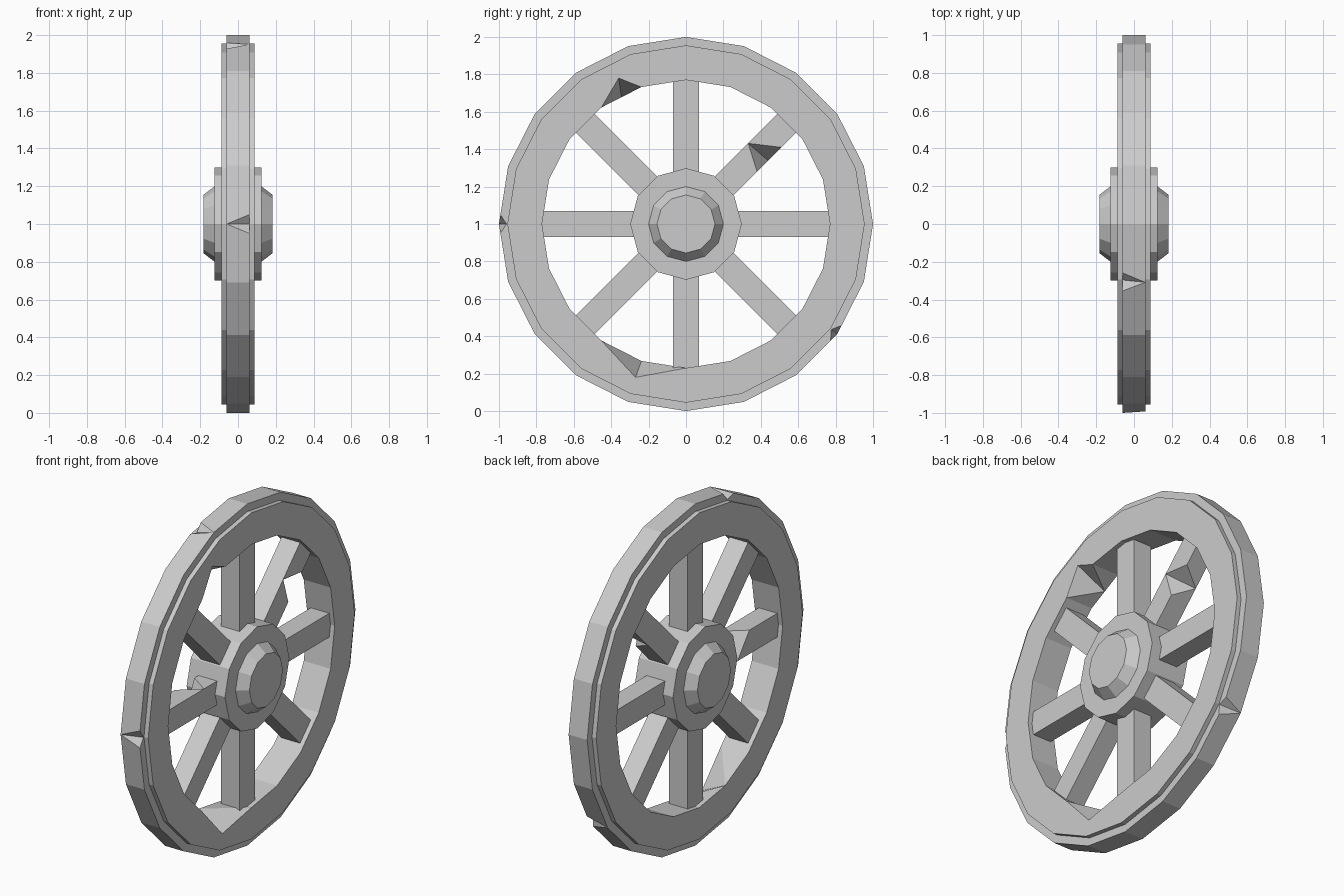
import bpy, bmesh
from math import sin, cos, pi, radians
from mathutils import Vector

if "Cube" in bpy.data.objects:
    bpy.data.objects.remove(bpy.data.objects["Cube"])

CZ = 1.0  # axle height


def polar(x, r, t, deg):
    """Point at distance r along direction deg, t sideways, in the wheel plane."""
    a = radians(deg)
    return Vector((x, r * cos(a) - t * sin(a), CZ + r * sin(a) + t * cos(a)))


def finish(name, bm):
    bmesh.ops.recalc_face_normals(bm, faces=bm.faces)
    me = bpy.data.meshes.new(name)
    bm.to_mesh(me)
    bm.free()
    ob = bpy.data.objects.new(name, me)
    bpy.context.collection.objects.link(ob)
    return ob


def lathe(name, profile, sides, closed):
    """Spin an (x, r) profile round the axle; open profiles get end caps."""
    bm = bmesh.new()
    rings = [[bm.verts.new(polar(x, r, 0, 360 * i / sides)) for i in range(sides)]
             for x, r in profile]
    n = len(rings)
    for k in range(n if closed else n - 1):
        p, q = rings[k], rings[(k + 1) % n]
        for i in range(sides):
            j = (i + 1) % sides
            bm.faces.new((p[i], p[j], q[j], q[i]))
    if not closed:
        bm.faces.new(rings[0])
        bm.faces.new(rings[-1])
    return finish(name, bm)


def hull(name, pts):
    bm = bmesh.new()
    for p in pts:
        bm.verts.new(p)
    bmesh.ops.convex_hull(bm, input=bm.verts)
    return finish(name, bm)


def chip(ob, a, b, c, tip, outside):
    """Cut a wedge a-b-c that runs to a point at tip; outside lies in free air."""
    grown = [tip + 1.05 * (p - tip) for p in (a, b, c)]
    cutter = hull("chip_cutter", grown + [tip, outside])
    cutter.hide_render = True
    mod = ob.modifiers.new("chip", 'BOOLEAN')
    mod.operation = 'DIFFERENCE'
    mod.solver = 'EXACT'
    mod.object = cutter
    bpy.context.view_layer.objects.active = ob
    bpy.ops.object.modifier_apply(modifier=mod.name)
    bpy.data.objects.remove(cutter, do_unlink=True)


# Rim with raised outer band
rim = lathe("rim", [(-.087, .77), (-.087, .955), (-.06, .955), (-.06, 1),
                    (.06, 1), (.06, .955), (.087, .955), (.087, .77)], 20, True)

# Chips in the outer band
for deg, side in ((180, 1), (-36, 1), (108, -1)):
    x = side * .06
    chip(rim, polar(x, .992, .05, deg), polar(x, .992, -.05, deg),
         polar(x, .96, 0, deg), polar(-x, 1, 0, deg), polar(x * .5, 1.1, 0, deg))

# Chips in the inner edge
chip(rim, Vector((.087, -.4526, 1.623)), Vector((.087, -.238, 1.732)),
     Vector((.087, -.36, 1.78)), Vector((-.087, -.345, 1.678)), Vector((.05, -.29, 1.57)))
chip(rim, Vector((.087, -.4526, .377)), Vector((.087, 0, .23)),
     Vector((.087, -.27, .18)), Vector((-.087, -.238, .268)), Vector((.05, -.18, .45)))

# Eight square spokes
spokes = []
for i in range(8):
    deg = 45 * i
    spokes.append(hull(f"spoke_{i + 1}", [polar(x, r, t, deg) for x in (-.06, .06)
                                          for r in (.2, .775) for t in (-.07, .07)]))

# Chips in two spokes
for i, side, shift in ((1, 1, 0), (4, -1, -.15)):
    deg, x = 45 * i, side * .06
    chip(spokes[i], polar(x, .467 + shift, -.07, deg), polar(x, .65 + shift, -.07, deg),
         polar(x, .54 + shift, .07, deg), polar(-x, .55 + shift, -.07, deg),
         polar(x * .8, .555 + shift, -.2, deg))

# Hub with tapered caps on both sides
lathe("hub", [(-.182, .155), (-.124, .2), (-.124, .298), (.124, .298),
              (.124, .2), (.182, .155)], 12, False)
